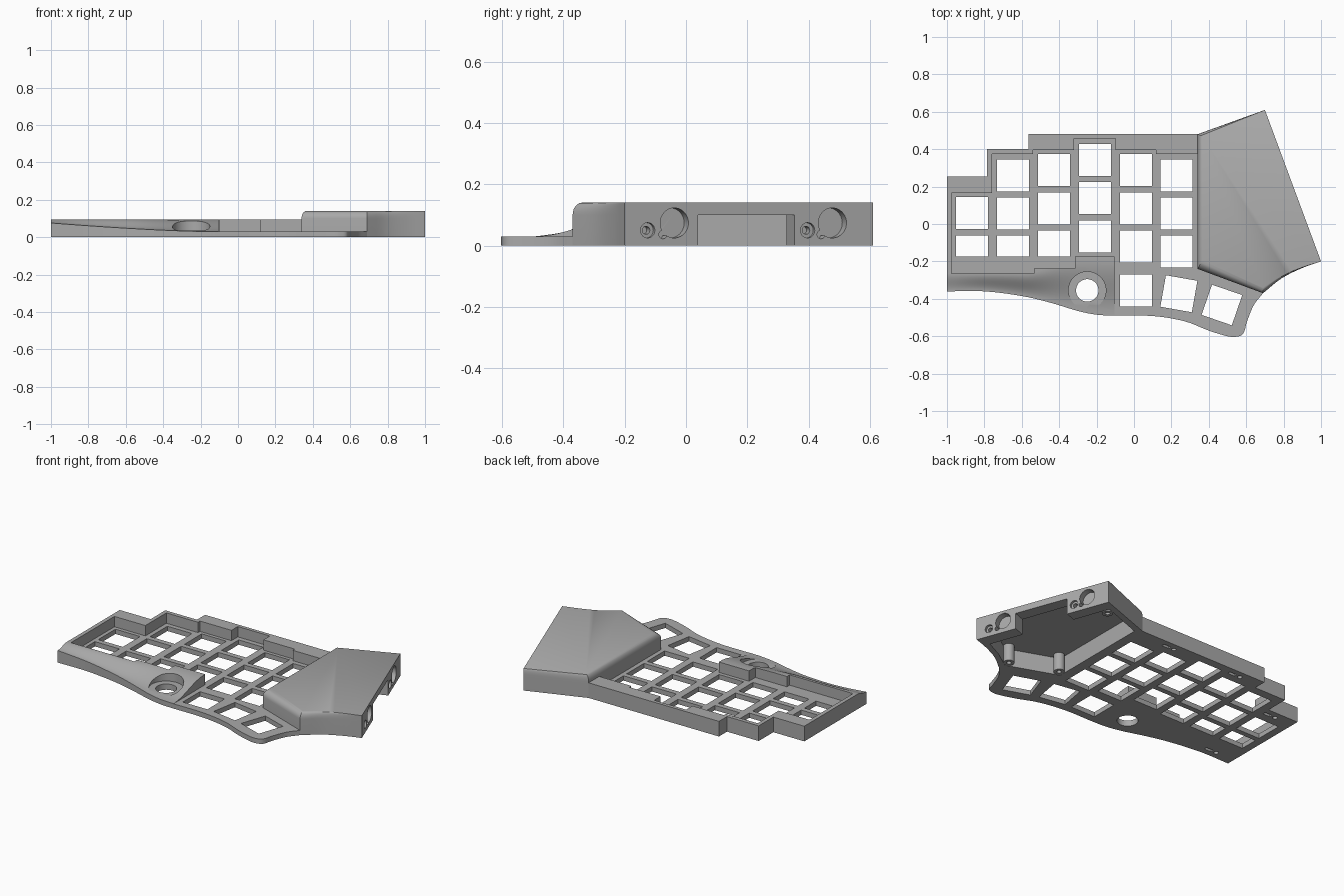
import bpy, bmesh, math
from mathutils import Matrix, Vector

if "Cube" in bpy.data.objects:
    bpy.data.objects.remove(bpy.data.objects["Cube"])

grey = bpy.data.materials.new("matte_grey")
grey.use_nodes = True
grey.diffuse_color = (0.4, 0.4, 0.4, 1)
grey.node_tree.nodes["Principled BSDF"].inputs["Base Color"].default_value = (0.4, 0.4, 0.4, 1)

PLATE, RIM, TOP = 0.03, 0.095, 0.14


def finish(name, bm):
    bmesh.ops.recalc_face_normals(bm, faces=bm.faces)
    mesh = bpy.data.meshes.new(name)
    bm.to_mesh(mesh)
    bm.free()
    obj = bpy.data.objects.new(name, mesh)
    bpy.context.collection.objects.link(obj)
    mesh.materials.append(grey)
    return obj


def loft(bm, rings):
    """Closed solid through rings of equal length."""
    rows = [[bm.verts.new(p) for p in ring] for ring in rings]
    n = len(rows[0])
    for a, b in zip(rows, rows[1:]):
        for i in range(n):
            j = (i + 1) % n
            bm.faces.new((a[i], a[j], b[j], b[i]))
    bm.faces.new(rows[0])
    bm.faces.new(rows[-1])


def prism(bm, pts, z0, z1):
    loft(bm, [[(x, y, z) for x, y in pts] for z in (z0, z1)])


def box(bm, x, y, w, d, z0, z1, angle=0):
    c, s = math.cos(angle), math.sin(angle)
    corners = [(-w / 2, -d / 2), (w / 2, -d / 2), (w / 2, d / 2), (-w / 2, d / 2)]
    prism(bm, [(x + c * u - s * v, y + s * u + c * v) for u, v in corners], z0, z1)


def cylinder(bm, center, axis, radius, length, sides=32):
    turn = Vector(axis).to_track_quat('Z', 'Y').to_matrix().to_4x4()
    bmesh.ops.create_cone(bm, cap_ends=True, segments=sides, radius1=radius, radius2=radius,
                          depth=length, matrix=Matrix.Translation(center) @ turn)


def cut(obj, *builders):
    """Subtract each builder's solids from the object."""
    for build in builders:
        bm = bmesh.new()
        build(bm)
        tool = finish("cutter", bm)
        tool.hide_render = True
        mod = obj.modifiers.new("cut", 'BOOLEAN')
        mod.operation, mod.solver, mod.object = 'DIFFERENCE', 'EXACT', tool
        bpy.context.view_layer.objects.active = obj
        bpy.ops.object.modifier_apply(modifier=mod.name)
        bpy.data.objects.remove(tool)


def spline(pts, steps=5):
    """Smooth curve through the points."""
    p = [Vector(q) for q in pts]
    p = [2 * p[0] - p[1]] + p + [2 * p[-1] - p[-2]]
    out = []
    for a, b, c, d in zip(p, p[1:], p[2:], p[3:]):
        for k in range(steps):
            t = k / steps
            v = 0.5 * (2 * b + (c - a) * t + (2 * a - 5 * b + 4 * c - d) * t * t
                       + (3 * b - a - 3 * c + d) * t ** 3)
            out.append((v.x, v.y))
    return out + [tuple(pts[-1])]


# Shared outline curves
thumb_edge = spline([(0.69, -0.37), (0.64, -0.435), (0.605, -0.52), (0.585, -0.585), (0.55, -0.602),
                     (0.5, -0.6), (0.4, -0.57), (0.27, -0.52), (0.1, -0.492), (-0.105, -0.49)])
palm_edge = spline([(-0.105, -0.49), (-0.2, -0.485), (-0.3, -0.465), (-0.45, -0.42),
                    (-0.6, -0.385), (-0.8, -0.36), (-1, -0.36)])
back_edge = [(-1, 0.255), (-0.785, 0.255), (-0.785, 0.4), (-0.565, 0.4), (-0.565, 0.48), (0.34, 0.48)]

# Key positions: x, y, angle
keys = []
for x, top, count in [(-0.866, 0.058, 2), (-0.647, 0.26, 3), (-0.428, 0.288, 3),
                      (-0.209, 0.342, 3), (0.01, 0.288, 3), (0.227, 0.26, 3)]:
    keys += [(x, top - 0.204 * r, 0) for r in range(count)]
keys += [(0.01, -0.355, 0), (0.24, -0.373, -10), (0.47, -0.433, -19)]


def key_holes(bm):
    for x, y, a in keys:
        box(bm, x, y, 0.171, 0.171, -0.05, 0.2, math.radians(a))


def pointer_hole(bm):
    cylinder(bm, (-0.25, -0.355, 0), (0, 0, 1), 0.06, 0.5, 48)


def screw_holes(bm):
    for x, y in [(0.07, 0.435), (-0.42, 0.435), (-0.87, 0.21), (-0.87, -0.31)]:
        cylinder(bm, (x, y, 0), (0, 0, 1), 0.014, 0.1, 20)
        box(bm, x + 0.055, y, 0.05, 0.02, -0.05, 0.04)


# Key plate
bm = bmesh.new()
prism(bm, thumb_edge + palm_edge[1:] + back_edge + [(0.34, -0.24)], 0, PLATE)
key_plate = finish("key_plate", bm)
cut(key_plate, key_holes, pointer_hole, screw_holes)

# Raised rim along the back and left
bm = bmesh.new()
prism(bm, [(-0.975, -0.2), (-1, -0.2)] + back_edge
      + [(0.34, 0.375), (0.118, 0.375), (0.118, 0.395), (-0.1, 0.395), (-0.1, 0.458), (-0.322, 0.458),
         (-0.322, 0.395), (-0.54, 0.395), (-0.54, 0.375), (-0.76, 0.375), (-0.76, 0.167),
         (-0.975, 0.167)], 0, RIM)
rim = finish("rim", bm)
cut(rim, screw_holes)

# Palm slope, falling from the stepped edge to the front curve
bm = bmesh.new()
sections = []
for x, y in palm_edge:
    rise = max(0, min(1, (-x - 0.2) / 0.8))
    low = PLATE + 0.001 + 0.045 * rise ** 1.4
    f = max(0, min(1, (x + 0.6) / 0.35))
    crest = -0.265 + 0.075 * f * f * (3 - 2 * f)
    ring = [(x, -0.175, 0), (x, -0.175, RIM)]
    for k in range(13):
        t = k / 12
        ring.append((x, crest + (y - crest) * t, low + (RIM - low) * (1 + math.cos(math.pi * t)) / 2))
    sections.append(ring + [(x, y, 0)])
loft(bm, sections)
palm_slope = finish("palm_slope", bm)


def key_recess(bm):
    prism(bm, [(-0.975, -0.264), (-0.535, -0.264), (-0.535, -0.237), (-0.315, -0.237),
               (-0.315, -0.1), (-0.975, -0.1)], PLATE, 0.2)


def pointer_seat(bm):
    cylinder(bm, (-0.25, -0.355, 0.136), (0, 0, 1), 0.1, 0.2, 48)


cut(palm_slope, key_recess, pointer_seat, pointer_hole, screw_holes)

# Hollow side housing with a rounded upper edge
curve = spline([(1, -0.2), (0.9, -0.235), (0.79, -0.29), (0.69, -0.37)], 4)
outline = [(0.34, -0.24), (0.34, 0.48), (0.7, 0.61)] + curve
inset = [(0.025, 0.045), (0.025, -0.01), (0, 0)]
inset += [(0, 0.03 * (i / (len(curve) - 1)) ** 2) for i in range(len(curve))]
rings = [[(x, y, 0) for x, y in outline]]
for k in range(7):
    a = math.pi / 2 * k / 6
    grow = 1 - math.cos(a)
    rings.append([(x + u * grow, y + v * grow, TOP - 0.04 * (1 - math.sin(a)))
                  for (x, y), (u, v) in zip(outline, inset)])
bm = bmesh.new()
loft(bm, rings)
housing = finish("housing", bm)

face_normal = Vector((0.81, 0.3, 0)).normalized()


def on_face(y, z):
    return Vector((1 - (y + 0.2) * 0.3 / 0.81, y, z))


def cavity(bm):
    prism(bm, [(0.375, -0.205), (0.375, 0.45), (0.645, 0.55), (0.91, -0.19),
               (0.8, -0.245), (0.69, -0.32)], -0.05, 0.11)


def cable_notch(bm):
    p = on_face(0.197, 0)
    box(bm, p.x, p.y, 0.2, 0.336, -0.05, 0.1, math.atan2(0.3, 0.81))


def magnet_holes(bm):
    for y in (-0.038, 0.478):
        cylinder(bm, on_face(y, 0.074), face_normal, 0.049, 0.08, 40)


def pry_holes(bm):
    for y in (-0.075, 0.441):
        cylinder(bm, on_face(y, 0.036), face_normal, 0.014, 0.08, 16)


def socket_rims(bm):
    for y in (-0.125, 0.397):
        cylinder(bm, on_face(y, 0.05), face_normal, 0.025, 0.03, 24)


def socket_holes(bm):
    for y in (-0.125, 0.397):
        cylinder(bm, on_face(y, 0.05), face_normal, 0.013, 0.09, 20)


cut(housing, cavity, cable_notch, magnet_holes, pry_holes, socket_rims, socket_holes)

# Screw posts inside the housing
bm = bmesh.new()
posts = [(0.69, -0.285), (0.405, -0.18), (0.62, 0.505)]
for x, y in posts:
    cylinder(bm, (x, y, 0.06), (0, 0, 1), 0.032, 0.118, 24)
screw_posts = finish("screw_posts", bm)


def post_holes(bm):
    for x, y in posts:
        cylinder(bm, (x, y, 0), (0, 0, 1), 0.014, 0.12, 16)


cut(screw_posts, post_holes)

# Smooth the curved faces, keep the edges crisp
bpy.ops.object.select_all(action='DESELECT')
for obj in (key_plate, rim, palm_slope, housing, screw_posts):
    obj.select_set(True)
bpy.context.view_layer.objects.active = housing
bpy.ops.object.shade_smooth_by_angle(angle=math.radians(30))
